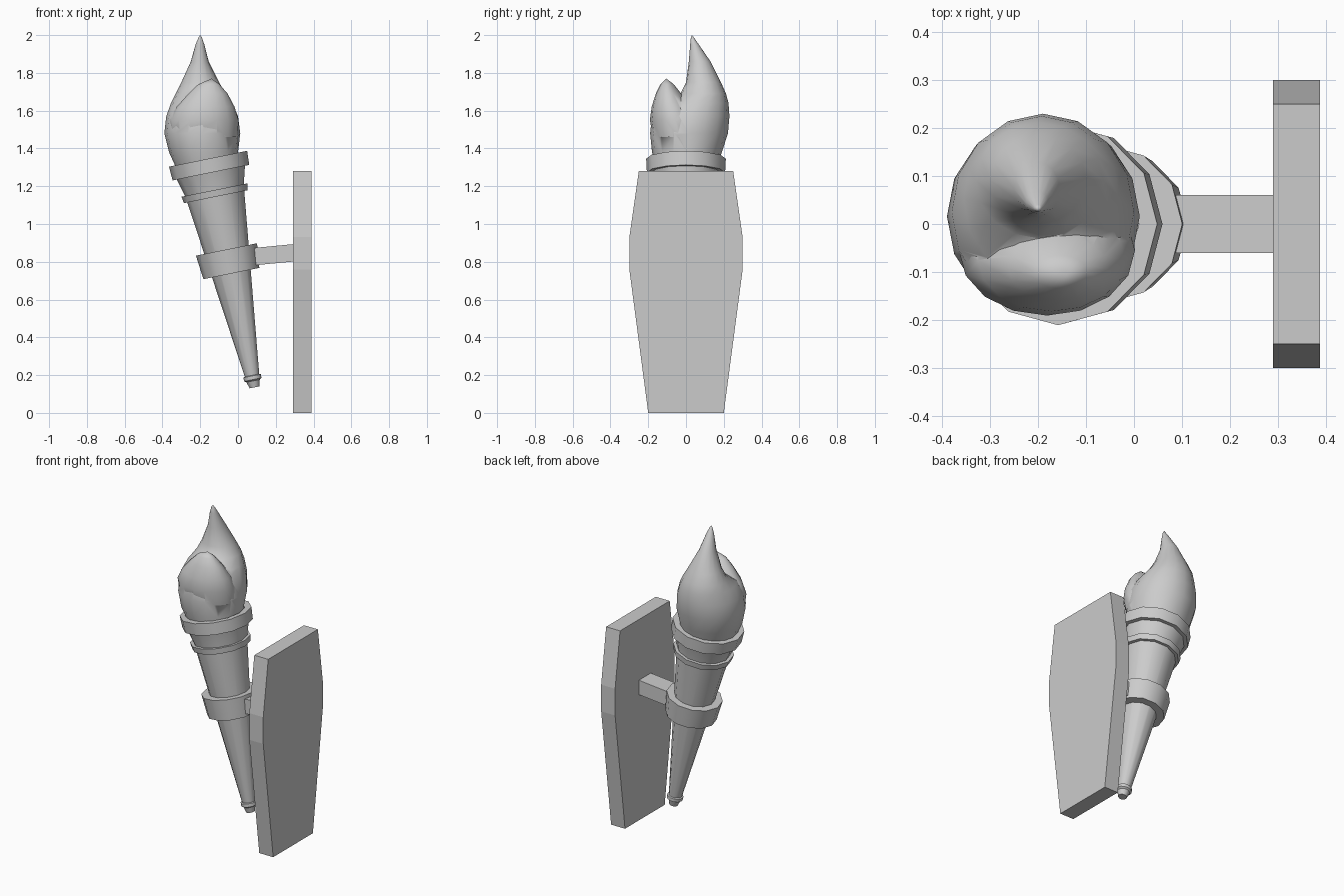
import bpy, bmesh
from math import sin, cos, pi, radians
from mathutils import Matrix, Vector

if "Cube" in bpy.data.objects:
    bpy.data.objects.remove(bpy.data.objects["Cube"])

TILT = Matrix.Translation((0.087, 0, 0.135)) @ Matrix.Rotation(-0.2, 4, 'Y')


def finish(name, bm, angle=40):
    bmesh.ops.recalc_face_normals(bm, faces=bm.faces)
    me = bpy.data.meshes.new(name)
    bm.to_mesh(me)
    bm.free()
    ob = bpy.data.objects.new(name, me)
    bpy.context.collection.objects.link(ob)
    bpy.ops.object.select_all(action='DESELECT')
    ob.select_set(True)
    bpy.context.view_layer.objects.active = ob
    bpy.ops.object.shade_smooth_by_angle(angle=radians(angle))
    return ob


def loft(rings, closed=False, tip=None):
    """Skin a stack of point rings, with end caps, a tip point or a closed loop."""
    bm = bmesh.new()
    rows = [[bm.verts.new(p) for p in r] for r in rings]
    pairs = list(zip(rows, rows[1:])) + ([(rows[-1], rows[0])] if closed else [])
    n = len(rows[0])
    for a, b in pairs:
        for i in range(n):
            j = (i + 1) % n
            bm.faces.new((a[i], a[j], b[j], b[i]))
    if not closed:
        bm.faces.new(rows[0][::-1])
        if tip:
            t = bm.verts.new(tip)
            for i in range(n):
                bm.faces.new((rows[-1][i], rows[-1][(i + 1) % n], t))
        else:
            bm.faces.new(rows[-1])
    return bm


def turned(name, profile, closed=False, n=12):
    """Turn a (radius, height) profile about the leaning torch axis."""
    rings = [[TILT @ Vector((r * cos(2 * pi * i / n), r * sin(2 * pi * i / n), h))
              for i in range(n)] for r, h in profile]
    return finish(name, loft(rings, closed))


def flame(name, spans, tip, n=16):
    """Loft ellipses given as z, x min, x max, y min, y max."""
    rings = [[((x0 + x1) / 2 + (x1 - x0) / 2 * cos(2 * pi * i / n),
               (y0 + y1) / 2 + (y1 - y0) / 2 * sin(2 * pi * i / n), z)
              for i in range(n)] for z, x0, x1, y0, y1 in spans]
    return finish(name, loft(rings, tip=tip), 60)


# Tapered handle with small end knob and flared cup
turned("handle", [(0.026, 0), (0.036, 0.035), (0.047, 0.042), (0.047, 0.062),
                  (0.039, 0.065), (0.155, 1.04), (0.157, 1.06), (0.188, 1.175), (0.17, 1.2)])

# Rings around the handle
turned("thin_ring", [(0.14, 1.03), (0.172, 1.03), (0.178, 1.066), (0.14, 1.066)], True)
turned("cup_rim", [(0.165, 1.16), (0.207, 1.16), (0.211, 1.235), (0.172, 1.235)], True)
turned("bracket_ring", [(0.095, 0.615), (0.151, 0.615), (0.165, 0.745), (0.105, 0.745)], True)

# Two-pointed flame
fl = flame("flame", [
    (1.27, -0.315, 0.01, -0.15, 0.155), (1.38, -0.365, 0.0, -0.18, 0.19),
    (1.48, -0.39, 0.012, -0.19, 0.222), (1.57, -0.38, 0.0, -0.18, 0.23),
    (1.64, -0.355, -0.03, -0.12, 0.225), (1.69, -0.33, -0.065, -0.03, 0.212),
    (1.75, -0.30, -0.10, 0.0, 0.185), (1.86, -0.25, -0.155, 0.015, 0.13),
    (1.95, -0.225, -0.178, 0.022, 0.068), (1.99, -0.208, -0.192, 0.026, 0.04)],
    (-0.2, 0.032, 2.0))
small = flame("small_flame_lobe", [
    (1.46, -0.36, 0.0, -0.175, 0.1), (1.55, -0.365, 0.002, -0.191, 0.08),
    (1.62, -0.325, -0.018, -0.182, 0.03), (1.69, -0.262, -0.055, -0.16, -0.025),
    (1.74, -0.21, -0.098, -0.135, -0.065)],
    (-0.14, -0.105, 1.77))
mod = fl.modifiers.new("merge_lobe", 'BOOLEAN')
mod.operation = 'UNION'
mod.object = small
bpy.context.view_layer.objects.active = fl
bpy.ops.object.modifier_apply(modifier=mod.name)
bpy.data.objects.remove(small)

# Arm from ring to wall plate
arm = [[(x, -0.06, z0), (x, 0.06, z0), (x, 0.06, z1), (x, -0.06, z1)]
       for x, z0, z1 in ((0.05, 0.778, 0.87), (0.3, 0.802, 0.894))]
finish("bracket_arm", loft(arm), 30)

# Coffin-shaped wall plate
half = [(0.2, 0), (0.3, 0.76), (0.3, 0.93), (0.25, 1.28)]
outline = half + [(-y, z) for y, z in reversed(half)]
finish("wall_plate", loft([[(x, y, z) for y, z in outline] for x in (0.29, 0.388)]), 5)
